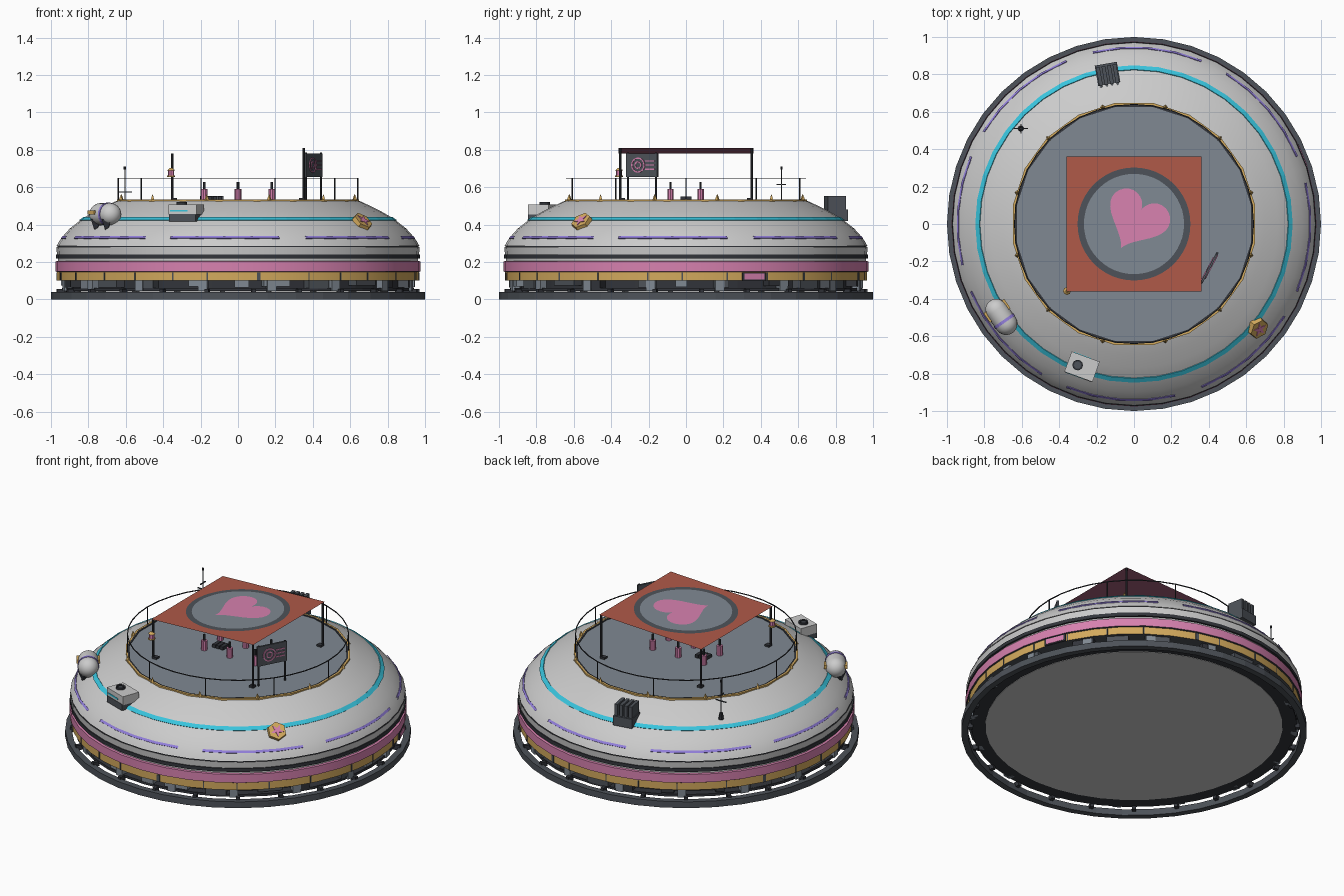
import bpy, bmesh, math, random
from math import sin, cos, pi, radians
from mathutils import Matrix

if "Cube" in bpy.data.objects:
    bpy.data.objects.remove(bpy.data.objects["Cube"])
random.seed(4)

COLOURS = {
    "shell grey": (.6, .6, .6), "deck grey": (.215, .25, .29),
    "frame grey": (.075, .085, .1), "near black": (.032, .035, .043),
    "pink": (.68, .22, .43), "gold": (.65, .4, .11), "cyan": (.04, .55, .72),
    "purple": (.3, .22, .74), "canopy red": (.43, .1, .065), "plum": (.36, .11, .19)}
MATS = {}
for key, rgb in COLOURS.items():
    m = bpy.data.materials.new(key)
    m.use_nodes = True
    m.diffuse_color = (*rgb, 1)
    m.node_tree.nodes["Principled BSDF"].inputs["Base Color"].default_value = (*rgb, 1)
    MATS[key] = m


def finish(bm, name, mats, matrix=Matrix(), smooth=False):
    me = bpy.data.meshes.new(name)
    bm.to_mesh(me)
    bm.free()
    ob = bpy.data.objects.new(name, me)
    bpy.context.collection.objects.link(ob)
    for key in mats:
        me.materials.append(MATS[key])
    ob.matrix_world = matrix
    if smooth:
        bpy.ops.object.select_all(action='DESELECT')
        ob.select_set(True)
        bpy.context.view_layer.objects.active = ob
        bpy.ops.object.shade_smooth_by_angle(angle=radians(30))
    return ob


def lathe(name, profile, mats, matrix=Matrix(), n=40, arc=(0, 360), index=None, smooth=False):
    """Turn an (r, z) profile, listed bottom to top, about z."""
    bm = bmesh.new()
    a0, a1 = map(radians, arc)
    rings = [[bm.verts.new((r * cos(a), r * sin(a), z)) for r, z in profile]
             for a in (a0 + (a1 - a0) * i / n for i in range(n + 1))]
    for p, q in zip(rings, rings[1:]):
        for k in range(len(profile) - 1):
            f = bm.faces.new((p[k], q[k], q[k + 1], p[k + 1]))
            f.material_index = index[k] if index else 0
    bmesh.ops.remove_doubles(bm, verts=bm.verts, dist=1e-5)
    return finish(bm, name, mats, matrix, smooth)


def ring(name, r0, r1, z0, z1, mat, matrix=Matrix(), n=40):
    return lathe(name, [(r0, z0), (r1, z0), (r1, z1), (r0, z1), (r0, z0)], [mat], matrix, n)


def rod(name, r, z0, z1, mat, matrix=Matrix(), n=8, top=None):
    return lathe(name, [(0, z0), (r, z0), (r if top is None else top, z1), (0, z1)], [mat], matrix, n)


def box(name, size, mat, matrix=Matrix()):
    bm = bmesh.new()
    bmesh.ops.create_cube(bm, size=1, matrix=Matrix.Diagonal((*size, 1)))
    return finish(bm, name, [mat], matrix)


def sheet(name, points, mat, matrix):
    """A single flat face, listed anticlockwise from its visible side."""
    bm = bmesh.new()
    bm.faces.new([bm.verts.new((x, y, 0)) for x, y in points])
    return finish(bm, name, [mat], matrix)


def at(x, y, z=0):
    return Matrix.Translation((x, y, z))


def turn(deg, axis='Z'):
    return Matrix.Rotation(radians(deg), 4, axis)


def polar(deg, r, z=0):
    """Local x points outward, y along the rim."""
    return turn(deg) @ at(r, 0, z)


# Base: raised floor and a separate solid hoop around it
rod("floor_disc", .86, .043, .06, "shell grey", n=40)
ring("floor_ring", .855, .942, .045, .06, "near black")
ring("outer_hoop", .962, 1, 0, .04, "frame grey")
for i in range(24):
    box("hoop_bracket", (.04, .022, .03), "near black", polar(i * 15 + 5, .952, .04))

# Underside machinery
rod("lower_core", .89, .06, .11, "near black", n=40)
for i in range(24):
    a = i * 15 + random.uniform(-3, 3)
    w, h = random.uniform(.05, .15), random.uniform(.03, .05)
    mat = random.choice(["deck grey", "frame grey", "near black"])
    box("support_block", (.06, w, h), mat, polar(a, .915, .105 - h / 2))
for i in range(16):
    box("foot", (.04, .05, .06), "deck grey", polar(i * 22.5 + 11, .93, .075))

# Body bands and dome in one turned shell
DOME = [(.97, .285), (.958, .308), (.936, .338), (.9, .378), (.847, .42),
        (.822, .438), (.77, .468), (.7, .503), (.66, .522), (.645, .528)]
bands = [(.88, .1), (.968, .1), (.968, .146), (.976, .15), (.976, .203), (.962, .205),
         (.962, .218), (.974, .218), (.974, .24), (.968, .24), (.971, .279), (.965, .279), (.965, .285)]
lathe("dome_shell", bands + DOME, ["shell grey", "gold", "pink", "near black", "frame grey"],
      index=[4, 1, 3, 2, 2, 0, 3, 3, 3, 0, 3, 3] + [0] * len(DOME), smooth=True)
for i in range(26):
    a = i * 360 / 26 + random.uniform(-3, 3)
    box("skirt_seam", (.008, random.choice([.006, .008, .02]), .044), "frame grey", polar(a, .966, .122))
box("side_hatch_frame", (.012, .135, .045), "near black", polar(22, .968, .122))
box("side_hatch", (.014, .115, .032), "pink", polar(22, .97, .122))


def dome_radius(z):
    for (r0, z0), (r1, z1) in zip(DOME, DOME[1:]):
        if z0 <= z <= z1:
            return r0 + (r1 - r0) * (z - z0) / (z1 - z0)


def dome_strip(name, z0, z1, mat, arc, n):
    d = .003
    lathe(name, [(dome_radius(z) + e, z + e) for z, e in ((z0, 0), (z0, d), (z1, d), (z1, 0))],
          [mat], n=n, arc=arc)


dome_strip("cyan_light_ring", .421, .437, "cyan", (0, 360), 40)
for i in range(8):
    a = 22.5 + 45 * i
    dome_strip("purple_light_strip", .324, .336, "purple", (a, a + 36), 4)

# Deck, trim, studs and railing
rod("deck", .645, .5, .53, "deck grey", turn(9), n=20)
ring("deck_gold_trim", .644, .655, .52, .535, "gold", turn(9), 20)
ring("deck_dark_trim", .634, .644, .525, .534, "near black", turn(9), 20)
for i in range(12):
    rod("gold_stud", .014, .53, .565, "gold", polar(15 + 30 * i, .646), 4, 0)
ring("rail", .637, .642, .645, .65, "near black")
for i in range(10):
    rod("rail_post", .0035, .53, .648, "near black", polar(36 * i, .64), 6)

# Sheet canopy on four posts, slightly tilted, with a painted emblem
tilt = at(0, 0, .796) @ turn(-2.3, 'Y')
square = [(-.36, -.36), (.36, -.36), (.36, .36), (-.36, .36)]
sheet("canopy_top", square, "canopy red", tilt)
sheet("canopy_underside", square, "plum", tilt @ at(0, 0, -.001) @ turn(180, 'X'))
for name, r, z, mat in (("emblem_ring", .302, .0015, "frame grey"), ("emblem_disc", .268, .003, "deck grey")):
    sheet(name, [(r * cos(pi * i / 24), r * sin(pi * i / 24)) for i in range(48)], mat, tilt @ at(0, 0, z))
s = .0107
heart = [(16 * s * sin(t) ** 3, s * (13 * cos(t) - 5 * cos(2 * t) - 2 * cos(3 * t) - cos(4 * t)))
         for t in (-2 * pi * i / 48 for i in range(48))]
sheet("emblem_heart", heart, "pink", tilt @ at(.014, .028, .0045) @ turn(-28))
for x in (-1, 1):
    for y in (-1, 1):
        rod("canopy_post", .006, .53, .794 + .014 * x, "near black", at(.352 * x, .352 * y))
        box("post_foot", (.03, .03, .012), "near black", at(.342 * x, .342 * y, .536))

# Lantern on the front right post
lamp = at(-.358, -.358)
rod("lantern_glass", .017, .662, .69, "pink", lamp)
rod("lantern_cap", .021, .69, .702, "gold", lamp, top=.006)
rod("lantern_base", .021, .653, .662, "gold", lamp)

# Stools with little cups
for x in (-.18, 0, .18):
    for y in (-.083, .078):
        rod("stool", .018, .53, .59, "pink", at(x, y), 10)
        rod("stool_cup", .007, .59, .628, "near black", at(x, y), 6)
for i in range(3):
    box("deck_crate", (.022, .06, .02), "near black", at(-.15 + .027 * i, 0, .54))

# Sign board: local x outward, y along the board
sign = at(.403, -.235) @ turn(-28)
box("sign_board", (.012, .19, .125), "frame grey", sign @ at(0, 0, .718))
for y in (-.085, .085):
    rod("sign_post", .006, .53, .785, "near black", sign @ at(0, y))
for side in (0, 180):
    face = sign @ turn(side) @ at(.006, 0, .718) @ turn(90, 'Y')
    ring("sign_circle", .034, .041, 0, .004, "pink", face @ at(0, -.02), 16)
    ring("sign_small_circle", .014, .021, 0, .004, "pink", face @ at(0, -.02), 12)
    for k in (-1, 0, 1):
        box("sign_bar", (.006, .06, .006), "pink", face @ at(.022 * k, .052, .001))

# Storage tank lying along the rim on a saddle
tank = polar(215, .866, .455)
half, r = .045, .06
caps = [(r * cos(t), half + r * sin(t)) for t in (pi / 2 * i / 6 for i in range(7))]
lathe("tank", [(q, -z) for q, z in reversed(caps)] + caps, ["shell grey"],
      tank @ turn(90, 'X'), 20, smooth=True)
ring("tank_purple_band", .05, .063, -.036, -.02, "purple", tank @ turn(90, 'X'), 20)
box("tank_saddle", (.134, .06, .022), "gold", tank @ at(0, -.04, .01))
for y in (-.05, .05):
    rod("tank_leg", .006, -.095, -.025, "near black", tank @ at(.025, y), 4, .035)

# Cooling unit with a roof fan
unit = polar(250, .812)
box("cooler_base", (.1, .15, .04), "frame grey", unit @ at(.01, 0, .437))
box("cooler_body", (.115, .16, .055), "shell grey", unit @ at(0, 0, .48))
box("cooler_stripe", (.119, .1, .01), "cyan", unit @ at(0, -.02, .474))
ring("fan_rim", .019, .028, .505, .52, "near black", unit @ at(0, -.025), 16)
rod("fan_hub", .02, .505, .512, "frame grey", unit @ at(0, -.025), 12)

# Gold hexagonal hatch with a pink star, lying on the slope
hatch = polar(320, .865, .412) @ turn(45, 'Y')
rod("hex_hatch", .06, -.015, .017, "gold", hatch, 6, .055)
for k in range(5):
    rod("hatch_star_point", .013, .017, .021, "pink",
        hatch @ turn(72 * k) @ at(.016, 0) @ Matrix.Diagonal((1.8, .7, 1, 1)), 4)

# Finned radiator at the back
fins = polar(100, .805)
box("radiator_base", (.11, .12, .06), "frame grey", fins @ at(.01, 0, .45))
for k in range(4):
    box("radiator_fin", (.1, .02, .1), "frame grey", fins @ at(.005, -.045 + .03 * k, .502))
    rod("radiator_pipe", .008, 0, .06, "deck grey", fins @ at(-.03, -.045 + .03 * k, .47) @ turn(-90, 'Y'))

# Antenna
mast = at(-.605, .51)
rod("antenna_base", .016, .46, .5, "near black", mast, 8, .01)
rod("antenna_mast", .003, .48, .71, "frame grey", mast, 6)
box("antenna_bar_x", (.075, .006, .006), "frame grey", mast @ at(0, 0, .575))
box("antenna_bar_y", (.006, .05, .006), "frame grey", mast @ at(0, 0, .615))
rod("antenna_tip", .006, .695, .71, "near black", mast, 6)
